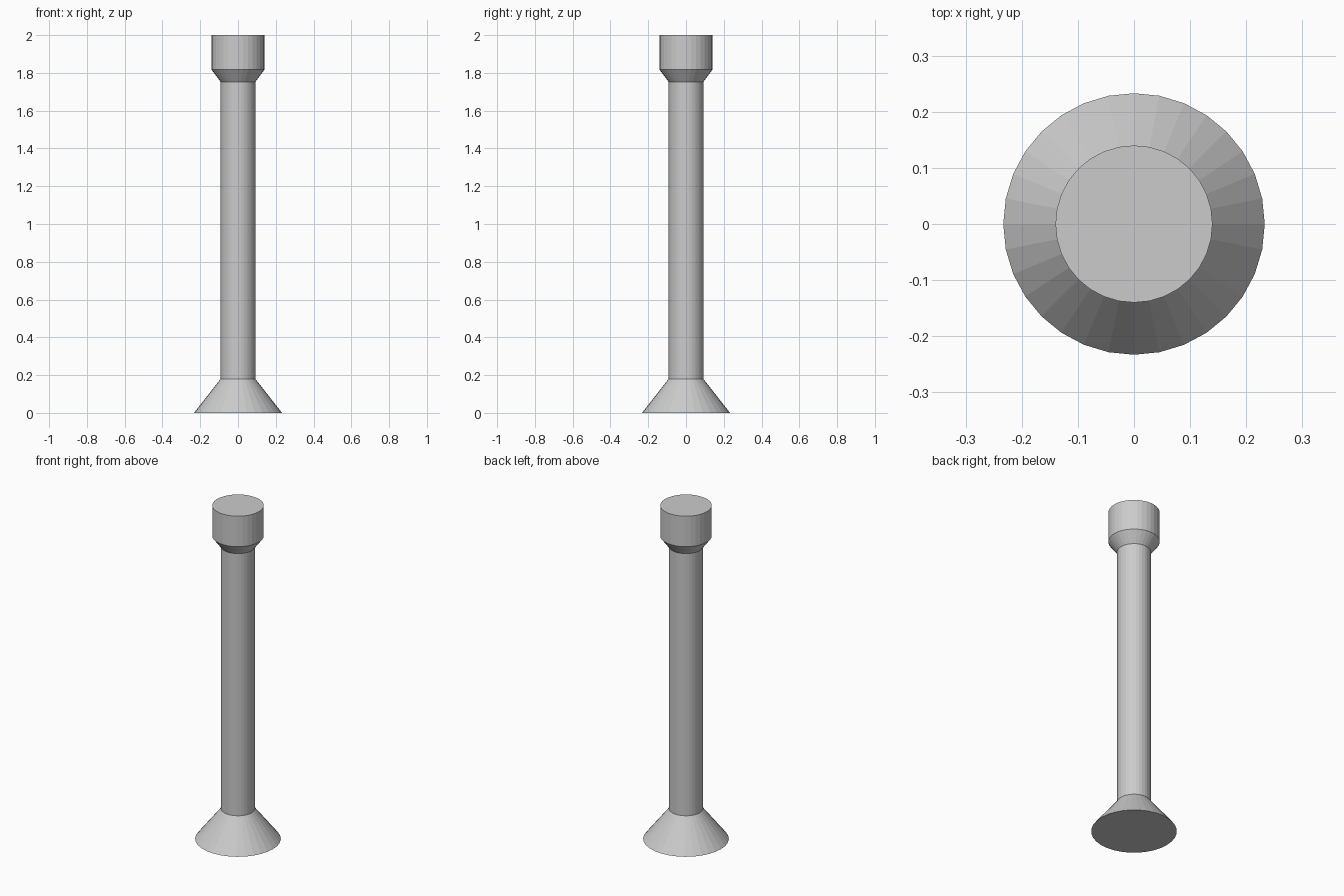
import bpy, bmesh
from math import cos, sin, tau

if "Cube" in bpy.data.objects:
    bpy.data.objects.remove(bpy.data.objects["Cube"])

SIDES = 32


def lathe(name, profile, cap_bottom=False, cap_top=False):
    """Turn (radius, height) points around z; cap only the exposed ends."""
    bm = bmesh.new()
    rings = [[bm.verts.new((r * cos(tau * i / SIDES), r * sin(tau * i / SIDES), z))
              for i in range(SIDES)] for r, z in profile]
    for low, high in zip(rings, rings[1:]):
        for i in range(SIDES):
            j = (i + 1) % SIDES
            bm.faces.new((low[i], low[j], high[j], high[i]))
    if cap_bottom:
        bm.faces.new(rings[0][::-1])
    if cap_top:
        bm.faces.new(rings[-1])
    mesh = bpy.data.meshes.new(name)
    bm.to_mesh(mesh)
    bm.free()
    obj = bpy.data.objects.new(name, mesh)
    bpy.context.collection.objects.link(obj)
    return obj


# Flared foot
lathe("flared_base", [(0.233, 0), (0.092, 0.18)], cap_bottom=True)
# Long straight column
lathe("shaft", [(0.092, 0.18), (0.092, 1.753)])
# Wider head with a tapered collar underneath
lathe("head", [(0.092, 1.753), (0.14, 1.817), (0.14, 2.0)], cap_top=True)
